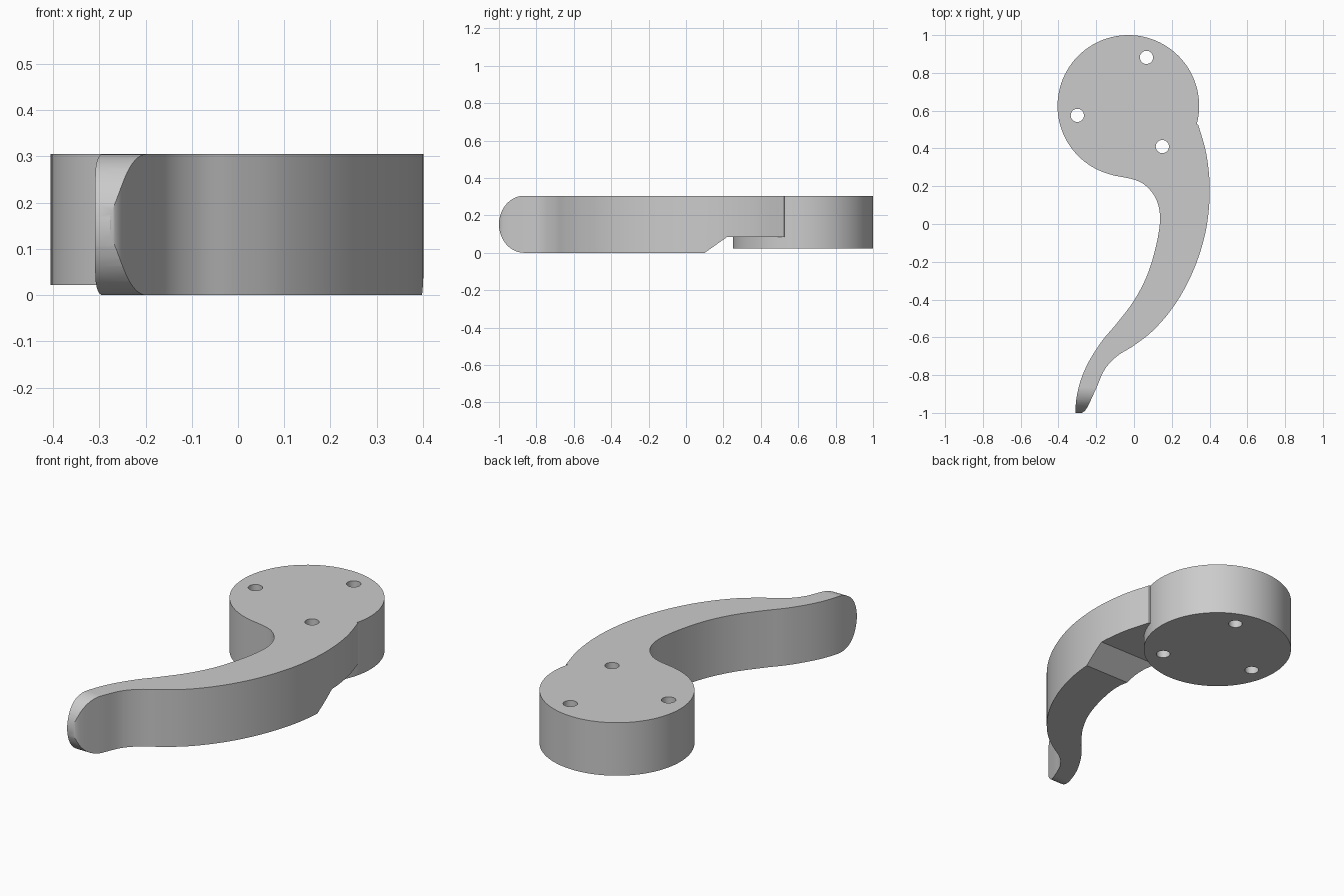
import bpy
import bmesh
import math
from mathutils import Vector
from mathutils.geometry import interpolate_bezier

cube = bpy.data.objects.get("Cube")
if cube:
    bpy.data.objects.remove(cube, do_unlink=True)

TOP = 0.305
DISC = Vector((-0.03, 0.625))
RADIUS = 0.375

grey = bpy.data.materials.new("plain_grey")
grey.use_nodes = True
colour = (0.6, 0.6, 0.6, 1)
grey.diffuse_color = colour
grey.node_tree.nodes["Principled BSDF"].inputs["Base Color"].default_value = colour


def smooth_path(points, steps=7):
    """Curve running through all the given points."""
    pts = [Vector(p) for p in points]
    last = len(pts) - 1
    tangents = [(pts[min(i + 1, last)] - pts[max(i - 1, 0)]) / 6 for i in range(last + 1)]
    path = []
    for i in range(last):
        a, b = pts[i], pts[i + 1]
        path += interpolate_bezier(a, a + tangents[i], b - tangents[i + 1], b, steps)[:-1]
    return [p.to_2d() for p in path] + [pts[-1]]


def arc(centre, radius, start, end, steps):
    angles = [math.radians(start + (end - start) * i / steps) for i in range(steps + 1)]
    return [Vector(centre) + radius * Vector((math.cos(a), math.sin(a))) for a in angles]


def prism(name, outline, low, high, along_x=False):
    """Extrude an outline along z, or a (y, z) outline along x."""
    bm = bmesh.new()
    place = (lambda p: (low, p[0], p[1])) if along_x else (lambda p: (p[0], p[1], low))
    face = bm.faces.new([bm.verts.new(place(p)) for p in outline])
    ext = bmesh.ops.extrude_face_region(bm, geom=[face])
    shift = Vector((high - low, 0, 0)) if along_x else Vector((0, 0, high - low))
    bmesh.ops.translate(bm, vec=shift, verts=[v for v in ext["geom"] if isinstance(v, bmesh.types.BMVert)])
    bmesh.ops.recalc_face_normals(bm, faces=bm.faces)
    mesh = bpy.data.meshes.new(name)
    bm.to_mesh(mesh)
    bm.free()
    mesh.materials.append(grey)
    obj = bpy.data.objects.new(name, mesh)
    bpy.context.collection.objects.link(obj)
    return obj


def combine(obj, other, operation):
    """Apply a boolean and discard the second object."""
    bpy.context.view_layer.objects.active = obj
    mod = obj.modifiers.new("boolean", "BOOLEAN")
    mod.operation, mod.solver, mod.object = operation, "EXACT", other
    bpy.ops.object.modifier_apply(modifier=mod.name)
    bpy.data.objects.remove(other, do_unlink=True)


# Curved arm: outer edge down to the tip, inner edge back up to the disc
outer = smooth_path([(0.34, 0.525), (0.383, 0.37), (0.401, 0.19), (0.388, 0.01),
                     (0.35, -0.15), (0.285, -0.31), (0.2, -0.45), (0.1, -0.565),
                     (0, -0.643), (-0.09, -0.7), (-0.155, -0.77), (-0.2, -0.87),
                     (-0.25, -0.975), (-0.277, -1)])
inner = smooth_path([(-0.309, -1), (-0.306, -0.93), (-0.283, -0.83), (-0.24, -0.73),
                     (-0.17, -0.62), (-0.09, -0.525), (0, -0.405), (0.07, -0.27),
                     (0.118, -0.11), (0.138, 0.03), (0.118, 0.13), (0.065, 0.2),
                     (0, 0.235), (-0.11, 0.257)])
arm = prism("hook", outer + inner + [Vector((-0.1, 0.45)), Vector((0.2, 0.55))], 0, TOP)

# Side profile: rounded tip, flat bottom, sloped step under the disc end
half = TOP / 2
tip = [Vector((-0.865 + 0.135 * math.cos(math.radians(a)), half + half * math.sin(math.radians(a))))
       for a in range(90, 271, 6)]
profile = tip + [Vector(p) for p in ((0.1, 0), (0.22, 0.085), (0.8, 0.085), (0.8, TOP))]
combine(arm, prism("side_profile", profile, -1, 1, True), "INTERSECT")

# Round mounting disc
disc = prism("mounting_disc", arc(DISC, RADIUS, 0, 360, 96)[:-1], 0.022, TOP)
combine(arm, disc, "UNION")

# Three screw holes
for x, y in ((0.066, 0.882), (-0.3, 0.575), (0.15, 0.41)):
    hole = prism("hole_cutter", arc((x, y), 0.035, 0, 360, 32)[:-1], -0.5, 0.8)
    combine(arm, hole, "DIFFERENCE")

bpy.ops.object.select_all(action="DESELECT")
arm.select_set(True)
bpy.context.view_layer.objects.active = arm
bpy.ops.object.shade_smooth_by_angle(angle=math.radians(30))
